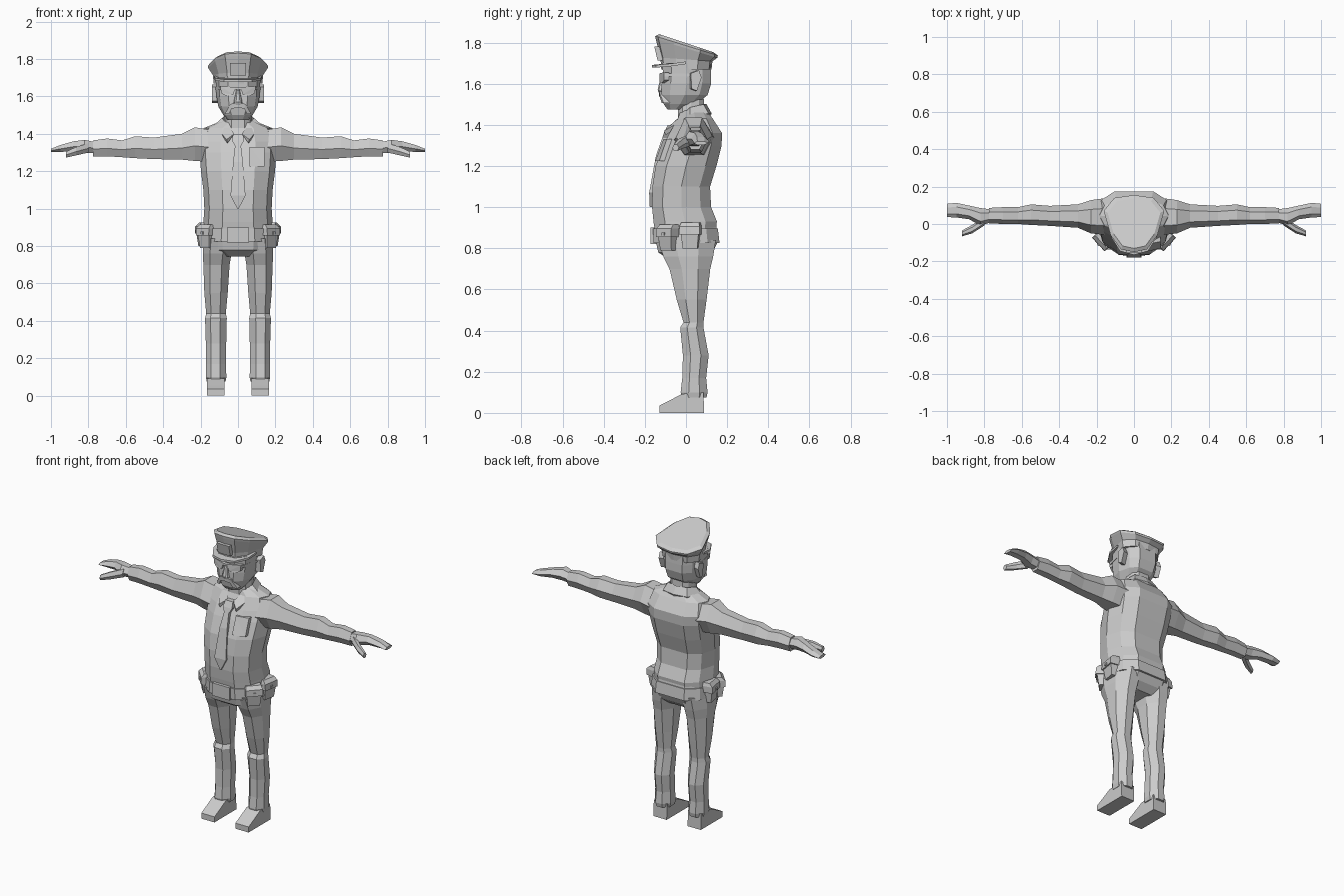
import bpy, bmesh, math
from mathutils import Vector

grey = bpy.data.materials.new("plain_grey")
grey.diffuse_color = (0.6, 0.6, 0.6, 1)


def finish(name, bm, mirror=False):
    """Turn a bmesh into a flat-shaded object, optionally mirrored across x."""
    bmesh.ops.recalc_face_normals(bm, faces=bm.faces)
    me = bpy.data.meshes.new(name)
    bm.to_mesh(me)
    bm.free()
    me.materials.append(grey)
    ob = bpy.data.objects.new(name, me)
    bpy.context.collection.objects.link(ob)
    if mirror:
        ob.modifiers.new("Mirror", "MIRROR").use_mirror_merge = False
    return ob


def loft(name, rings, mirror=False):
    """Skin a closed surface through rings with equal point counts."""
    bm = bmesh.new()
    rows = [[bm.verts.new(p) for p in ring] for ring in rings]
    n = len(rows[0])
    for a, b in zip(rows, rows[1:]):
        for i in range(n):
            j = (i + 1) % n
            bm.faces.new((a[i], a[j], b[j], b[i]))
    caps = [bm.faces.new(rows[0]), bm.faces.new(rows[-1])]
    bmesh.ops.triangulate(bm, faces=caps)
    return finish(name, bm, mirror)


def slab(name, pts, depth, mirror=False):
    """Thicken one polygon along the depth vector."""
    d = Vector(depth)
    return loft(name, [pts, [Vector(p) + d for p in pts]], mirror)


HALF = [(0.45, 0), (0.85, 0.18), (1, 0.5), (0.85, 0.82), (0.5, 1)]


def body_ring(z, w, y0, y1):
    """Ten-sided horizontal section centred on x = 0."""
    right = [(w * x, y0 + (y1 - y0) * t, z) for x, t in HALF]
    return right + [(-x, y, h) for x, y, h in reversed(right)]


def body(name, sections):
    return loft(name, [body_ring(*s) for s in sections])


def limb_ring(z, x0, x1, y0, y1):
    """Eight-sided horizontal section of a leg."""
    c = [(0.3, 0), (0.75, 0), (1, 0.3), (1, 0.7), (0.7, 1), (0.3, 1), (0, 0.7), (0, 0.3)]
    return [(x0 + (x1 - x0) * u, y0 + (y1 - y0) * v, z) for u, v in c]


def arm_ring(x, y0, y1, z0, z1):
    """Six-sided upright section of an arm."""
    c = [(0, 0.45), (0.25, 0), (0.75, 0), (1, 0.5), (0.72, 1), (0.25, 1)]
    return [(x, y0 + (y1 - y0) * u, z0 + (z1 - z0) * v) for u, v in c]


# Shirt, hips and neck
body("shirt", [(0.89, 0.188, -0.152, 0.145), (0.93, 0.185, -0.158, 0.15),
               (1.0, 0.18, -0.165, 0.122), (1.1, 0.185, -0.163, 0.117),
               (1.2, 0.198, -0.148, 0.148), (1.3, 0.205, -0.11, 0.173),
               (1.36, 0.205, -0.08, 0.175), (1.43, 0.185, -0.04, 0.13),
               (1.47, 0.085, -0.025, 0.1)])
body("hips", [(0.745, 0.10, -0.08, 0.09), (0.78, 0.18, -0.135, 0.13),
              (0.84, 0.19, -0.148, 0.158), (0.91, 0.183, -0.15, 0.147)])
body("neck", [(1.42, 0.08, -0.04, 0.09), (1.56, 0.07, -0.04, 0.085)])

# Belt and buckle
body("belt", [(0.825, 0.2, -0.158, 0.163), (0.895, 0.195, -0.16, 0.155)])
slab("buckle", [(-0.06, -0.172, 0.82), (0.06, -0.172, 0.82),
                (0.06, -0.172, 0.9), (-0.06, -0.172, 0.9)], (0, 0.03, 0))


def pouch(name, cx, cy, z, angle):
    """Tapered belt pouch with a wider flap; angle is the outward direction."""
    out = Vector((math.cos(angle), math.sin(angle), 0))
    side = Vector((-out.y, out.x, 0))

    def ring(h, w, d):
        c = Vector((cx, cy, z + h))
        return [c + side * w * s + out * (d if o else -0.03)
                for s, o in ((-1, 0), (-1, 1), (1, 1), (1, 0))]
    loft(name, [ring(0, 0.036, 0.016), ring(0.075, 0.044, 0.026)], True)
    loft(name + "_flap", [ring(0.066, 0.05, 0.033), ring(0.105, 0.05, 0.031),
                          ring(0.125, 0.044, 0.012)], True)
    loft(name + "_button", [ring(0.072, 0.008, 0.038), ring(0.087, 0.008, 0.038)], True)


pouch("front_pouch", 0.167, -0.087, 0.79, math.radians(-43))
pouch("side_pouch", 0.19, 0.022, 0.8, math.radians(-10))

# Legs and shoes
loft("trouser_leg", [limb_ring(*r) for r in (
    (0.84, 0.02, 0.185, -0.135, 0.145), (0.76, 0.035, 0.188, -0.11, 0.132),
    (0.70, 0.045, 0.185, -0.08, 0.118), (0.55, 0.055, 0.18, -0.045, 0.10),
    (0.44, 0.065, 0.17, -0.012, 0.085), (0.415, 0.06, 0.176, -0.028, 0.085),
    (0.28, 0.063, 0.172, -0.015, 0.11), (0.17, 0.065, 0.17, -0.018, 0.098),
    (0.10, 0.062, 0.172, -0.026, 0.105), (0.075, 0.067, 0.167, -0.02, 0.1))], True)
shoe_side = [(-0.13, 0), (-0.13, 0.035), (-0.09, 0.055), (-0.02, 0.092),
             (0.085, 0.1), (0.088, 0)]
slab("shoe", [(0.073, y, z) for y, z in shoe_side], (0.092, 0, 0), True)

# Arms, hands and thumbs
loft("sleeve", [arm_ring(*r) for r in (
    (0.14, -0.06, 0.14, 1.25, 1.42), (0.23, -0.05, 0.128, 1.255, 1.435),
    (0.30, -0.02, 0.105, 1.262, 1.4), (0.45, -0.01, 0.097, 1.265, 1.38),
    (0.55, -0.005, 0.105, 1.27, 1.387), (0.62, 0, 0.09, 1.275, 1.365),
    (0.70, 0, 0.09, 1.28, 1.375), (0.775, 0.004, 0.086, 1.28, 1.365))], True)
loft("hand", [arm_ring(*r) for r in (
    (0.76, 0.012, 0.078, 1.295, 1.355), (0.82, -0.01, 0.085, 1.3, 1.368),
    (0.88, 0.025, 0.098, 1.308, 1.36), (0.95, 0.035, 0.113, 1.303, 1.34),
    (1.0, 0.037, 0.108, 1.303, 1.32))], True)
loft("thumb", [arm_ring(*r) for r in (
    (0.80, -0.008, 0.04, 1.3, 1.35), (0.865, -0.05, -0.005, 1.285, 1.33),
    (0.92, -0.066, -0.035, 1.273, 1.305))], True)

# Collar, wrapped round the neck and open at the front
bm = bmesh.new()
inner = [(0, 0.1, 1.5), (0.065, 0.085, 1.5), (0.085, 0.02, 1.485), (0.02, -0.075, 1.4)]
outer = [(0, 0.125, 1.455), (0.085, 0.11, 1.455), (0.13, 0.02, 1.445), (0.06, -0.107, 1.37)]
under = [(x * 0.93, y * 0.93, z - 0.02) for x, y, z in outer]
rows = [[bm.verts.new(p) for p in r] for r in (inner, outer, under)]
for a, b in ((0, 1), (1, 2), (2, 0)):
    for i in range(3):
        bm.faces.new((rows[a][i], rows[a][i + 1], rows[b][i + 1], rows[b][i]))
bm.faces.new([r[3] for r in rows])
finish("collar", bm, True)

# Tie and chest pocket
tie = [(1.40, 0.026, -0.088), (1.365, 0.032, -0.106), (1.335, 0.016, -0.116),
       (1.25, 0.026, -0.146), (1.07, 0.04, -0.179), (1.0, 0.004, -0.176)]
loft("tie", [[(-w, y, z), (w, y, z), (w, y + 0.03, z), (-w, y + 0.03, z)]
             for z, w, y in tie])
slab("chest_pocket", [(0.062, -0.149, 1.225), (0.142, -0.13, 1.225),
                      (0.142, -0.094, 1.33), (0.062, -0.11, 1.33)], (0, 0.025, 0))

# Head, ears, nose and moustache
body("head", [(1.475, 0.055, -0.09, -0.01), (1.5, 0.078, -0.108, 0.05),
              (1.545, 0.105, -0.118, 0.105), (1.6, 0.115, -0.118, 0.122),
              (1.65, 0.118, -0.112, 0.122), (1.7, 0.12, -0.115, 0.12)])
slab("ear", [(0.105, 0.015, 1.65), (0.105, 0.055, 1.665), (0.105, 0.068, 1.63),
             (0.105, 0.045, 1.565), (0.105, 0.02, 1.575)], (0.033, 0.008, 0), True)
body("nose", [(1.555, 0.02, -0.132, -0.1), (1.57, 0.023, -0.138, -0.1),
              (1.635, 0.01, -0.122, -0.1)])
slab("moustache", [(0, -0.133, 1.567), (0.04, -0.13, 1.56), (0.072, -0.108, 1.505),
                   (0.048, -0.118, 1.505), (0.034, -0.127, 1.535), (0, -0.131, 1.54)],
     (0, 0.03, 0), True)

# Sunglasses
slab("lens", [(0.012, -0.13, 1.65), (0.095, -0.107, 1.655), (0.09, -0.107, 1.618),
              (0.065, -0.117, 1.603), (0.025, -0.128, 1.61)], (0, 0.025, 0), True)
slab("glasses_bridge", [(-0.015, -0.13, 1.638), (0.015, -0.13, 1.638),
                        (0.015, -0.13, 1.65), (-0.015, -0.13, 1.65)], (0, 0.02, 0))
slab("glasses_arm", [(0.094, -0.107, 1.65), (0.122, 0.025, 1.65),
                     (0.122, 0.025, 1.635), (0.094, -0.107, 1.635)], (-0.008, 0, 0), True)

# Cap: band, flared crown sloping back, visor and front plate
rim = [(0, -0.15), (0.07, -0.135), (0.125, -0.06), (0.162, 0.07), (0.105, 0.14),
       (0, 0.155), (-0.105, 0.14), (-0.162, 0.07), (-0.125, -0.06), (-0.07, -0.135)]


def cap_ring(scale, base, slope):
    return [(x * scale, y * scale, base - slope * y) for x, y in rim]


loft("cap", [cap_ring(0.8, 1.67, 0), cap_ring(0.83, 1.718, 0.06),
             cap_ring(0.98, 1.772, 0.3), cap_ring(1, 1.785, 0.31),
             cap_ring(0.87, 1.797, 0.29)])
slab("visor", [(0, -0.165, 1.678), (0.075, -0.145, 1.678), (0.122, -0.07, 1.685),
               (0.128, 0, 1.695), (0, 0, 1.695), (-0.128, 0, 1.695),
               (-0.122, -0.07, 1.685), (-0.075, -0.145, 1.678)], (0, 0, 0.013))
slab("cap_plate", [(-0.043, -0.138, 1.712), (0.043, -0.138, 1.712),
                   (0.043, -0.154, 1.78), (-0.043, -0.154, 1.78)], (0, 0.03, 0))
